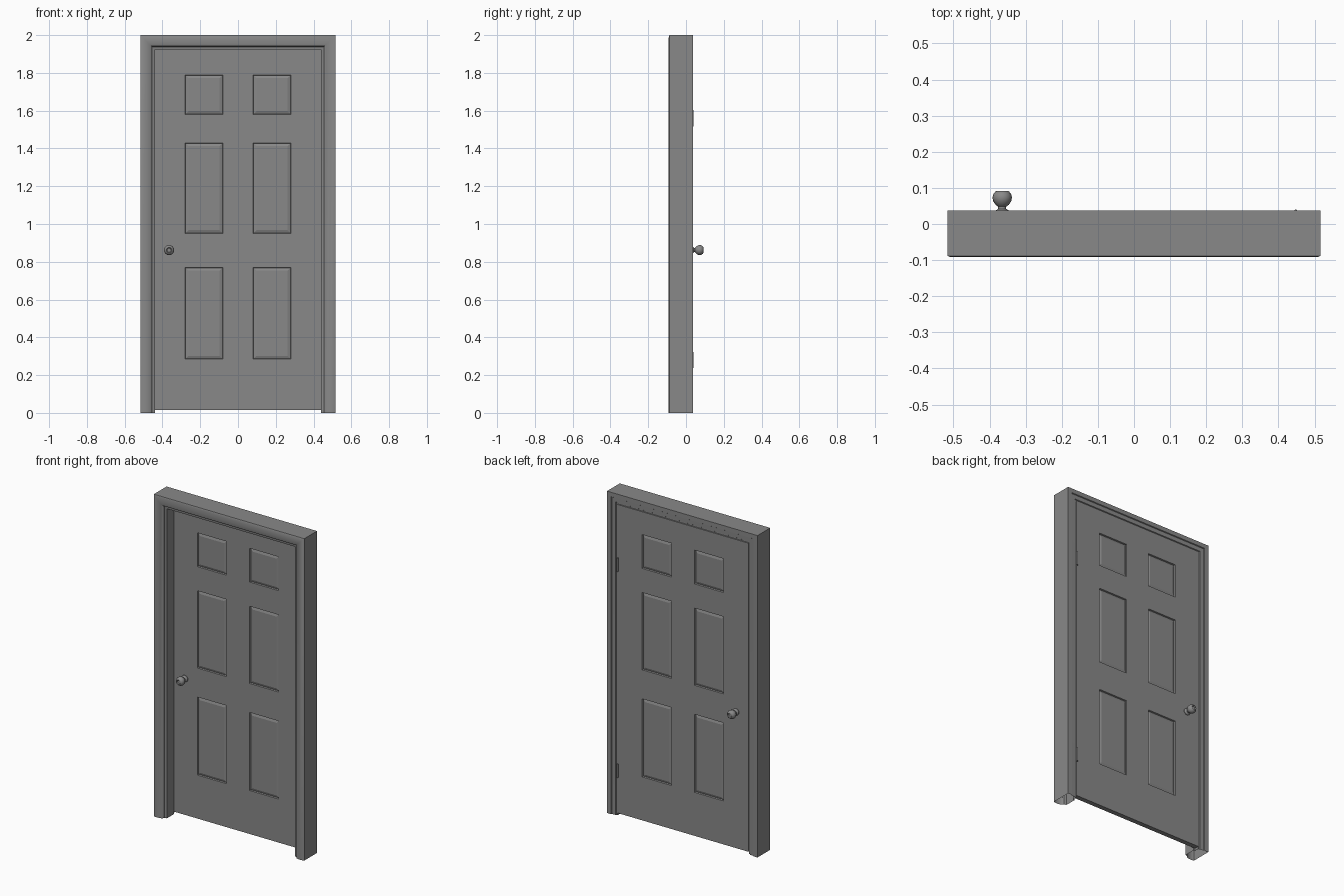
import bpy, bmesh, math
from mathutils import Matrix, Vector

if "Cube" in bpy.data.objects:
    bpy.data.objects.remove(bpy.data.objects["Cube"])

grey = bpy.data.materials.new("painted grey")
grey.diffuse_color = (0.25, 0.25, 0.25, 1)
grey.use_nodes = True
grey.node_tree.nodes["Principled BSDF"].inputs["Base Color"].default_value = grey.diffuse_color

HALF, TOP = 0.517, 2.0          # frame half width and height
DOOR_FRONT, DOOR_BACK = 0.0, 0.03


def finish(name, bm, smooth=None):
    bmesh.ops.recalc_face_normals(bm, faces=bm.faces)
    mesh = bpy.data.meshes.new(name)
    bm.to_mesh(mesh)
    bm.free()
    mesh.materials.append(grey)
    ob = bpy.data.objects.new(name, mesh)
    bpy.context.collection.objects.link(ob)
    if smooth:
        bpy.ops.object.select_all(action='DESELECT')
        ob.select_set(True)
        bpy.context.view_layer.objects.active = ob
        bpy.ops.object.shade_smooth_by_angle(angle=math.radians(smooth))
    return ob


# Door frame: moulding profile (inward distance, y) swept up, across and down
profile = [(0, -0.088), (0.006, -0.091), (0.03, -0.092), (0.05, -0.088),
           (0.058, -0.083), (0.062, -0.074), (0.077, -0.07),
           (0.077, DOOR_FRONT), (0.066, DOOR_FRONT), (0.066, 0.026),
           (0.058, 0.026), (0.055, 0.031), (0.03, 0.032), (0.027, 0.037), (0, 0.037)]
bm = bmesh.new()
rings = []
for sx, top in ((-1, 0), (-1, 1), (1, 1), (1, 0)):
    rings.append([bm.verts.new((sx * (HALF - u), y, (TOP - u) if top else 0))
                  for u, y in profile])
for a, b in zip(rings, rings[1:]):
    for i in range(len(profile)):
        j = (i + 1) % len(profile)
        bm.faces.new((a[i], a[j], b[j], b[i]))
finish("door_frame", bm, 25)

# Door leaf: a slab cut along the panel lines, then moulded on both sides
x_cuts = (-0.28, -0.08, 0.08, 0.28)
z_cuts = (0.285, 0.77, 0.95, 1.43, 1.58, 1.79)
panel_x = ((-0.28, -0.08), (0.08, 0.28))
panel_z = ((0.285, 0.77), (0.95, 1.43), (1.58, 1.79))
z0, z1 = 0.015, 1.932
bm = bmesh.new()
bmesh.ops.create_cube(bm, size=1, matrix=Matrix.Translation(
    (0, (DOOR_FRONT + DOOR_BACK) / 2, (z0 + z1) / 2))
    @ Matrix.Diagonal((0.898, DOOR_BACK - DOOR_FRONT, z1 - z0, 1)))
cuts = [((x, 0, 0), (1, 0, 0)) for x in x_cuts] + [((0, 0, z), (0, 0, 1)) for z in z_cuts]
for co, no in cuts:
    bmesh.ops.bisect_plane(bm, geom=bm.verts[:] + bm.edges[:] + bm.faces[:],
                           plane_co=co, plane_no=no)
bm.normal_update()
panels = []
for f in bm.faces:
    c = f.calc_center_median()
    if (abs(f.normal.y) > 0.9 and any(a < c.x < b for a, b in panel_x)
            and any(a < c.z < b for a, b in panel_z)):
        panels.append(f)
bmesh.ops.inset_individual(bm, faces=panels, thickness=0.004, depth=-0.008)
bmesh.ops.inset_individual(bm, faces=panels, thickness=0.02, depth=0.005)
finish("door_leaf", bm)

# Knobs: turned profile (radius, distance from the door), front and back
turned = [(0.021, 0), (0.021, 0.004), (0.017, 0.008), (0.011, 0.012), (0.011, 0.018),
          (0.018, 0.023), (0.025, 0.033), (0.027, 0.043), (0.025, 0.052),
          (0.019, 0.060), (0.014, 0.062), (0.010, 0.057), (0, 0.056)]
for name, y, d in (("front_knob", DOOR_FRONT, -1), ("back_knob", DOOR_BACK, 1)):
    bm = bmesh.new()
    pts = [bm.verts.new((-0.365 + r, y + d * h, 0.862)) for r, h in turned]
    edges = [bm.edges.new(p) for p in zip(pts, pts[1:])]
    bmesh.ops.spin(bm, geom=pts + edges, cent=(-0.365, 0, 0.862), axis=(0, 1, 0),
                   angle=math.tau, steps=16)
    bmesh.ops.remove_doubles(bm, verts=bm.verts, dist=1e-5)
    finish(name, bm, 40)

# Hinge barrels on the back
for name, z in (("lower_hinge", 0.28), ("upper_hinge", 1.56)):
    bm = bmesh.new()
    bmesh.ops.create_cone(bm, cap_ends=True, segments=10, radius1=0.006, radius2=0.006,
                          depth=0.085, matrix=Matrix.Translation((0.448, 0.034, z)))
    finish(name, bm, 40)
